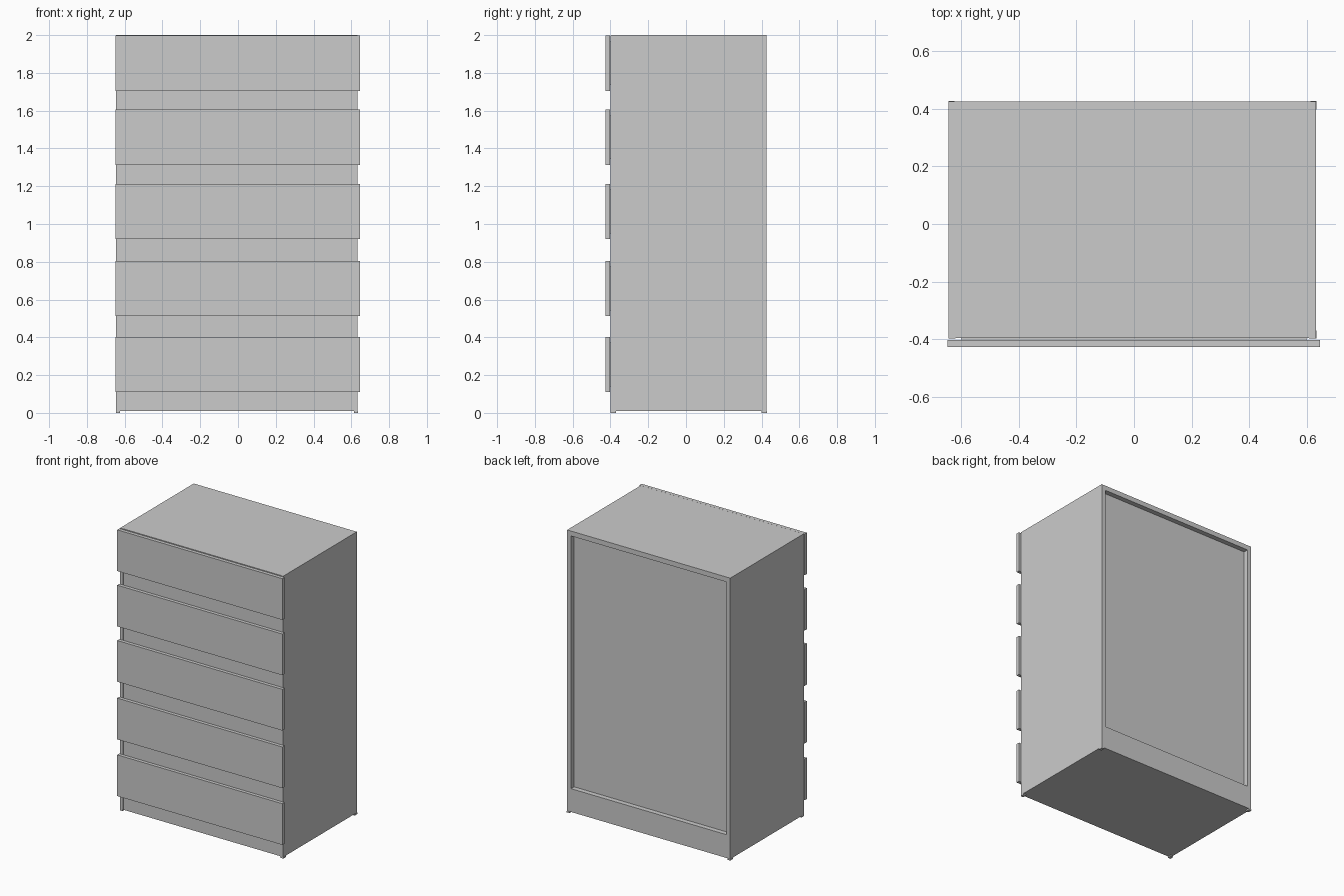
import bpy

if "Cube" in bpy.data.objects:
    bpy.data.objects.remove(bpy.data.objects["Cube"])


def box(name, x, y, z):
    """Axis-aligned box from (min, max) pairs."""
    bpy.ops.mesh.primitive_cube_add(
        size=1, location=[(a + b) / 2 for a, b in (x, y, z)])
    ob = bpy.context.object
    ob.name = name
    ob.scale = [b - a for a, b in (x, y, z)]
    bpy.ops.object.transform_apply(location=False, rotation=False, scale=True)
    return ob


# Carcass extents
L, R = -0.645, 0.633
F, B = -0.397, 0.426
Z0, Z1 = 0.01, 2.0

# Carcass block with a shallow recess at the rear
carcass = box("carcass", (L, R), (F, B), (Z0, Z1))
cutter = box("back_recess_cutter", (L + 0.03, R - 0.03), (B - 0.035, B + 0.1),
             (0.175, Z1 - 0.035))
cutter.hide_render = True
cutter.hide_set(True)
mod = carcass.modifiers.new("back_recess", "BOOLEAN")
mod.operation = "DIFFERENCE"
mod.solver = "EXACT"
mod.object = cutter

# Front edge strips of the side panels
for side, x in (("left", (L, L + 0.025)), ("right", (R - 0.025, R))):
    box(f"{side}_front_strip", x, (F - 0.002, F), (Z0, Z1 - 0.001))

# Five overhanging drawer fronts
for i, z in enumerate((0.111, 0.513, 0.921, 1.313, 1.705)):
    box(f"drawer_front_{i + 1}", (-0.648, 0.647), (-0.427, -0.403), (z, z + 0.292))
    # Drawer mount closing the thin gap to the carcass
    box(f"drawer_mount_{i + 1}", (-0.6, 0.6), (-0.403, F), (z + 0.03, z + 0.262))

# Small feet at the corners
for sx, x in (("left", (-0.646, -0.625)), ("right", (0.614, 0.635))):
    for sy, y in (("front", (-0.399, -0.37)), ("back", (0.399, 0.428))):
        box(f"{sy}_{sx}_foot", x, y, (0, Z0))
